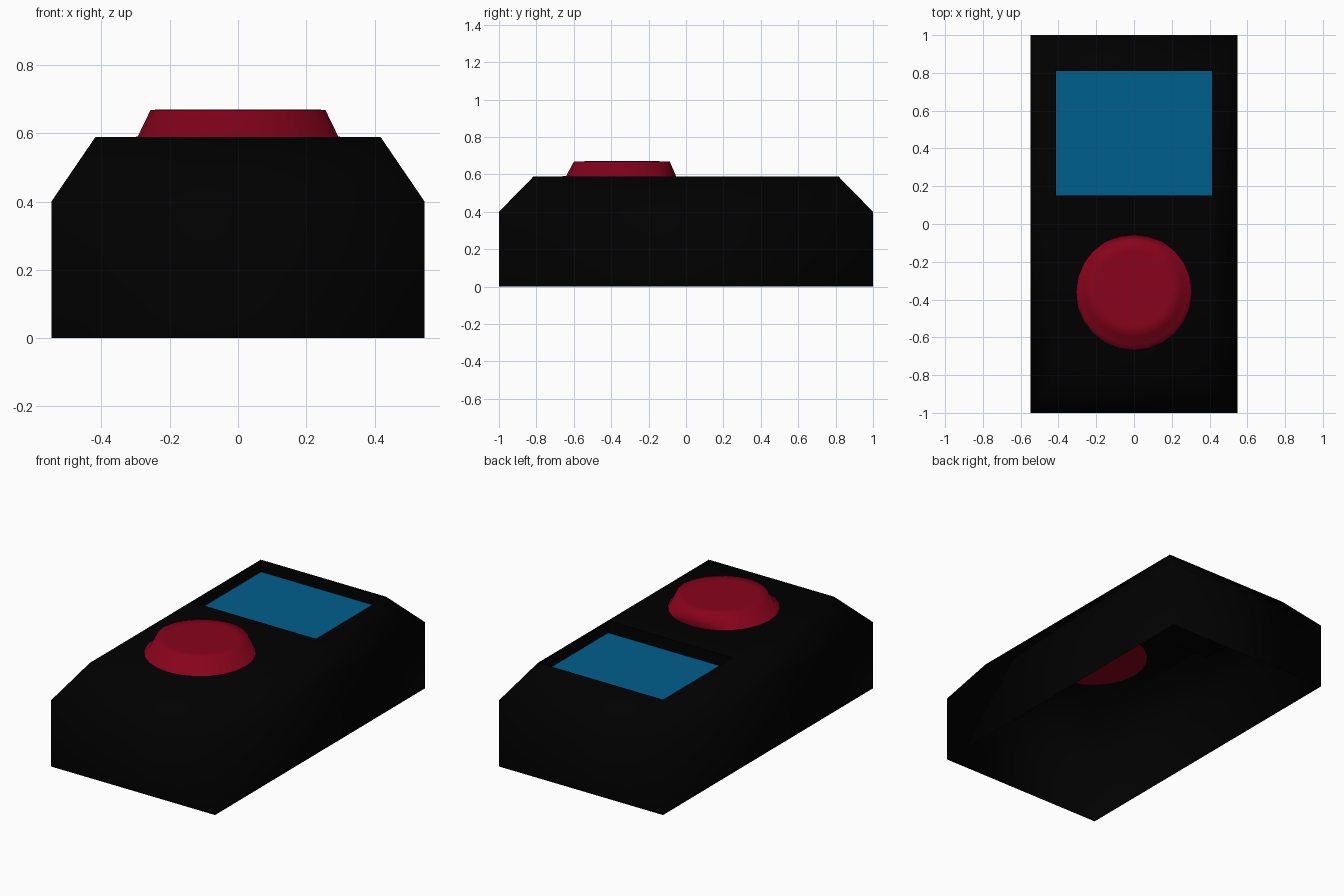
import bpy, bmesh, math

if "Cube" in bpy.data.objects:
    bpy.data.objects.remove(bpy.data.objects["Cube"])


def material(name, rgb):
    m = bpy.data.materials.new(name)
    m.diffuse_color = (*rgb, 1)
    m.use_nodes = True
    m.node_tree.nodes["Principled BSDF"].inputs["Base Color"].default_value = m.diffuse_color
    return m


black = material("black plastic", (0.0, 0.0, 0.0))
blue = material("screen blue", (0.0, 0.114, 0.263))
red = material("button red", (0.245, 0.0008, 0.011))


def rect(hx, y0, y1, z):
    return [(-hx, y0, z), (hx, y0, z), (hx, y1, z), (-hx, y1, z)]


def circle(r, cy, z, n=24):
    return [(r * math.cos(math.tau * i / n), cy + r * math.sin(math.tau * i / n), z)
            for i in range(n)]


def loft(name, rings, mat, bottom=True, smooth_rows=99):
    """Skin a stack of rings, cap the last and optionally the first.
    Rows beyond smooth_rows are flat shaded."""
    bm = bmesh.new()
    loops = [[bm.verts.new(p) for p in ring] for ring in rings]
    n = len(loops[0])
    for row, (a, b) in enumerate(zip(loops, loops[1:])):
        for i in range(n):
            j = (i + 1) % n
            bm.faces.new((a[i], a[j], b[j], b[i])).smooth = row < smooth_rows
    bm.faces.new(loops[-1]).smooth = len(rings) <= smooth_rows
    if bottom:
        bm.faces.new(loops[0][::-1])
    me = bpy.data.meshes.new(name)
    bm.to_mesh(me)
    bm.free()
    me.materials.append(mat)
    ob = bpy.data.objects.new(name, me)
    bpy.context.collection.objects.link(ob)
    return ob


# Hollow case, open underneath: walls, chamfer, top, then the screen recess
loft("case", [rect(0.547, -1, 1, 0), rect(0.547, -1, 1, 0.4),
              rect(0.418, -0.815, 0.815, 0.589),
              rect(0.415, 0.15, 0.812, 0.589),
              rect(0.415, 0.15, 0.812, 0.515)], black, bottom=False, smooth_rows=3)

# Thin screen plate on the recess floor
loft("screen", [rect(0.414, 0.151, 0.811, 0.5155),
                rect(0.414, 0.151, 0.811, 0.518)], blue, smooth_rows=0)

# Round button: flange seen from both sides of the case top, tapered cap
loft("button", [circle(0.306, -0.36, 0.586), circle(0.306, -0.36, 0.5896),
                circle(0.294, -0.347, 0.5905), circle(0.256, -0.343, 0.669),
                circle(0.2, -0.343, 0.67), circle(0.02, -0.343, 0.67)], red)
